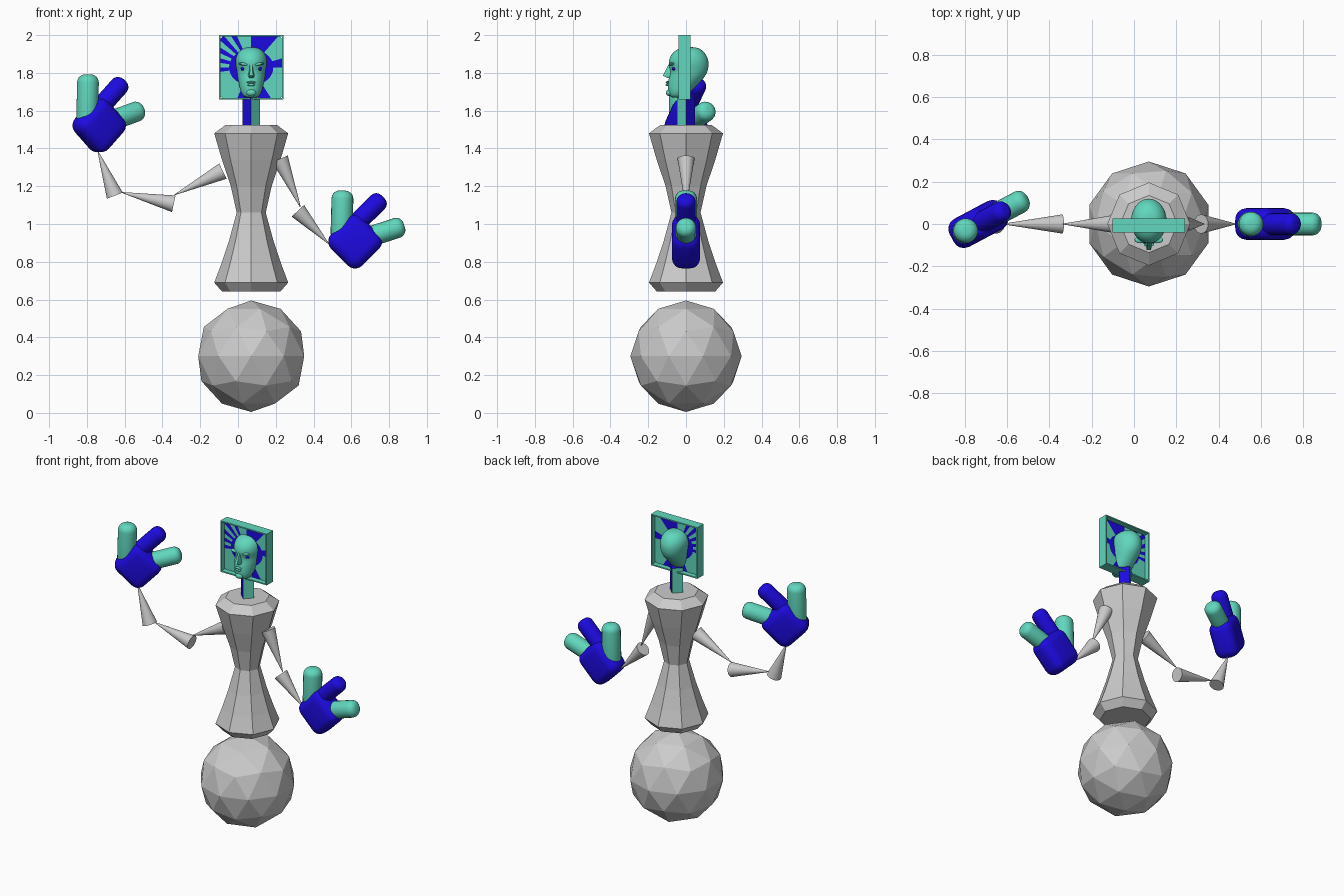
import bpy, bmesh, math
from mathutils import Vector, Matrix

if "Cube" in bpy.data.objects:
    bpy.data.objects.remove(bpy.data.objects["Cube"])

CX = 0.07  # body axis


def material(name, rgb):
    m = bpy.data.materials.new(name)
    m.diffuse_color = (*rgb, 1)
    m.use_nodes = True
    m.node_tree.nodes["Principled BSDF"].inputs["Base Color"].default_value = m.diffuse_color
    return m


GREEN = material("teal", (0.12, 0.68, 0.51))
BLUE = material("blue", (0.012, 0.003, 0.75))


def finish(name, bm, mats=(), smooth=None, matrix=None):
    bmesh.ops.recalc_face_normals(bm, faces=bm.faces)
    me = bpy.data.meshes.new(name)
    bm.to_mesh(me)
    bm.free()
    ob = bpy.data.objects.new(name, me)
    bpy.context.collection.objects.link(ob)
    for m in mats:
        me.materials.append(m)
    if matrix is not None:
        ob.matrix_world = matrix
    if smooth:
        bpy.ops.object.select_all(action='DESELECT')
        ob.select_set(True)
        bpy.context.view_layer.objects.active = ob
        bpy.ops.object.shade_smooth_by_angle(angle=math.radians(smooth))
    return ob


def loft(rings):
    """Skin a list of rings (equal point counts) and cap both ends."""
    bm = bmesh.new()
    vs = [[bm.verts.new(p) for p in ring] for ring in rings]
    n = len(vs[0])
    for a, b in zip(vs, vs[1:]):
        for i in range(n):
            j = (i + 1) % n
            bm.faces.new((a[i], a[j], b[j], b[i]))
    bm.faces.new(vs[0][::-1])
    bm.faces.new(vs[-1])
    return bm


def lathe(profile, sides):
    return loft([[(r * math.cos(2 * math.pi * i / sides),
                   r * math.sin(2 * math.pi * i / sides), z)
                  for i in range(sides)] for r, z in profile])


def along(a, b):
    """Matrix placing local z along a -> b, and the length."""
    a, b = Vector(a), Vector(b)
    d = b - a
    return Matrix.Translation(a) @ d.to_track_quat('Z', 'Y').to_matrix().to_4x4(), d.length


# base ball
bm = bmesh.new()
bmesh.ops.create_icosphere(bm, subdivisions=2, radius=0.295)
finish("base_ball", bm, matrix=Matrix.Translation((CX, 0, 0.3)))

# hourglass torso
torso = [(0.155, 0.643), (0.196, 0.69), (0.158, 0.79), (0.118, 0.91), (0.077, 1.06),
         (0.108, 1.2), (0.155, 1.34), (0.196, 1.48), (0.135, 1.525)]
finish("torso", lathe(torso, 8), matrix=Matrix.Translation((CX, 0, 0)))

# arm segments: wide end, pointed end in (x, z)
arms = {"left_upper_arm": ((-0.08, 1.28), (-0.335, 1.155)),
        "left_forearm": ((-0.34, 1.107), (-0.615, 1.167)),
        "left_wrist": ((-0.652, 1.15), (-0.742, 1.385)),
        "right_upper_arm": ((0.222, 1.345), (0.33, 1.09)),
        "right_forearm": ((0.317, 1.07), (0.48, 0.895))}
for name, ((x0, z0), (x1, z1)) in arms.items():
    m, length = along((x0, 0, z0), (x1, 0, z1))
    finish(name, lathe([(0.045, 0), (0.002, length)], 32), smooth=40, matrix=m)


# hands: rounded palm and three stubby fingers
def hand(side, centre, turn):
    base = Matrix.Translation(centre) @ Matrix.Rotation(turn, 4, 'Z')
    bm = bmesh.new()
    bmesh.ops.create_cube(bm, size=1)
    bmesh.ops.scale(bm, vec=(0.234, 0.15, 0.234), verts=bm.verts)
    bmesh.ops.bevel(bm, geom=bm.edges[:], offset=0.055, segments=5, profile=0.5,
                    affect='EDGES')
    finish(side + "_palm", bm, [BLUE], 60, base @ Matrix.Rotation(math.radians(45), 4, 'Y'))
    fingers = [("thumb", (-0.073, 0.0), (-0.066, 0.27), 0.058, GREEN),
               ("middle_finger", (-0.03, 0.06), (0.148, 0.236), 0.051, BLUE),
               ("outer_finger", (0.03, 0.01), (0.26, 0.085), 0.054, GREEN)]
    for name, a, b, r, mat in fingers:
        m, length = along((a[0], 0, a[1]), (b[0], 0, b[1]))
        c = 0.75 * r  # rounded cap size
        arcs = [math.radians(t) for t in range(0, 91, 15)]
        cap = [(r - c + c * math.cos(t), c * math.sin(t)) for t in arcs]
        prof = [(q, c - h) for q, h in cap[::-1]] + [(q, length - c + h) for q, h in cap]
        finish(side + "_" + name, lathe(prof, 20), [mat], 50, base @ m)


hand("right", (0.62, 0, 0.907), 0)
hand("left", (-0.735, 0, 1.522), math.radians(28))

# square neck set on its corner, faces alternating in colour
bm = lathe([(0.047, 1.5), (0.047, 1.69)], 4)
bm.faces.ensure_lookup_table()
for i in range(4):
    bm.faces[i].material_index = i % 2
neck = finish("neck", bm, [BLUE, GREEN], matrix=Matrix.Translation((CX, 0, 0)))

# frame around the head: four thin walls
HALF, MID = 0.171, 1.829
for name, x, z, sx, sz in [("frame_top", 0, HALF - 0.004, HALF, 0.004),
                           ("frame_bottom", 0, 0.004 - HALF, HALF, 0.004),
                           ("frame_left", 0.004 - HALF, 0, 0.004, HALF),
                           ("frame_right", HALF - 0.004, 0, 0.004, HALF)]:
    bm = bmesh.new()
    bmesh.ops.create_cube(bm, size=2)
    bmesh.ops.scale(bm, vec=(sx, 0.033, sz), verts=bm.verts)
    finish(name, bm, [GREEN], matrix=Matrix.Translation((CX + x, -0.008, MID + z)))

# ray-patterned panel inside the frame (G teal, B blue, counter-clockwise from +x)
pattern = "BBGGGGBBBBBGGGBGBGBGBGBGGGGGGGBBBBBBBGGGGGGG"
n = len(pattern)
bm = bmesh.new()
rings = []
for k in range(3):
    ring = []
    for i in range(n):
        a = 2 * math.pi * i / n
        c, s = math.cos(a), math.sin(a)
        edge = (HALF - 0.002) / max(abs(c), abs(s))
        r = (0.04, 0.105 + 0.012 * math.cos(2 * a), edge)[k]
        ring.append(bm.verts.new((r * c, 0, r * s)))
    rings.append(ring)
for k in range(2):
    for i in range(n):
        j = (i + 1) % n
        f = bm.faces.new((rings[k][i], rings[k][j], rings[k + 1][j], rings[k + 1][i]))
        f.material_index = 0 if k == 0 or pattern[i] == "B" else 1
finish("ray_panel", bm, [BLUE, GREEN], matrix=Matrix.Translation((CX, -0.008, MID)))

# head: stacked ovals (height, half width, front y, back y)
levels = [(1.668, 0.028, -0.075, -0.02), (1.68, 0.047, -0.09, 0.005),
          (1.71, 0.06, -0.098, 0.035), (1.75, 0.067, -0.097, 0.075),
          (1.78, 0.075, -0.09, 0.102), (1.81, 0.078, -0.082, 0.117),
          (1.84, 0.085, -0.094, 0.122), (1.87, 0.086, -0.092, 0.12),
          (1.9, 0.078, -0.078, 0.106), (1.925, 0.056, -0.05, 0.082),
          (1.937, 0.028, -0.012, 0.05)]
rings = []
for z, w, yf, yb in levels:
    ring = []
    for i in range(20):
        a = 2 * math.pi * i / 20
        ring.append((w * math.cos(a), (yf + yb) / 2 + (yb - yf) / 2 * math.sin(a), z))
    rings.append(ring)
head = finish("head", loft(rings), [GREEN], 80, Matrix.Translation((CX, 0, 0)))
sub = head.modifiers.new("soften", 'SUBSURF')
sub.levels = sub.render_levels = 2

# nose wedge
nose = [[(-w, -0.07, z), (w, -0.07, z), (w * 0.5, y, z), (-w * 0.5, y, z)]
        for w, y, z in [(0.016, -0.098, 1.773), (0.02, -0.123, 1.785),
                        (0.012, -0.108, 1.815), (0.012, -0.092, 1.845)]]
finish("nose", loft(nose), [GREEN], 60, Matrix.Translation((CX, 0, 0)))


# lips, chin, brows and eyes from squashed balls
def blob(name, pos, size, mat, tilt=0):
    bm = bmesh.new()
    bmesh.ops.create_uvsphere(bm, u_segments=16, v_segments=10, radius=1)
    bmesh.ops.scale(bm, vec=size, verts=bm.verts)
    m = Matrix.Translation((CX + pos[0], *pos[1:])) @ Matrix.Rotation(tilt, 4, 'Y')
    finish(name, bm, [mat], 60, m)


blob("upper_lip", (0, -0.097, 1.75), (0.024, 0.011, 0.006), GREEN)
blob("lower_lip", (0, -0.097, 1.737), (0.02, 0.011, 0.007), GREEN)
blob("chin", (0, -0.088, 1.695), (0.026, 0.018, 0.018), GREEN)
for s, side in ((-1, "left"), (1, "right")):
    blob(side + "_eye", (s * 0.043, -0.063, 1.822), (0.013, 0.012, 0.01), BLUE)
    blob(side + "_brow", (s * 0.038, -0.075, 1.846), (0.03, 0.016, 0.008), GREEN, s * -0.15)
